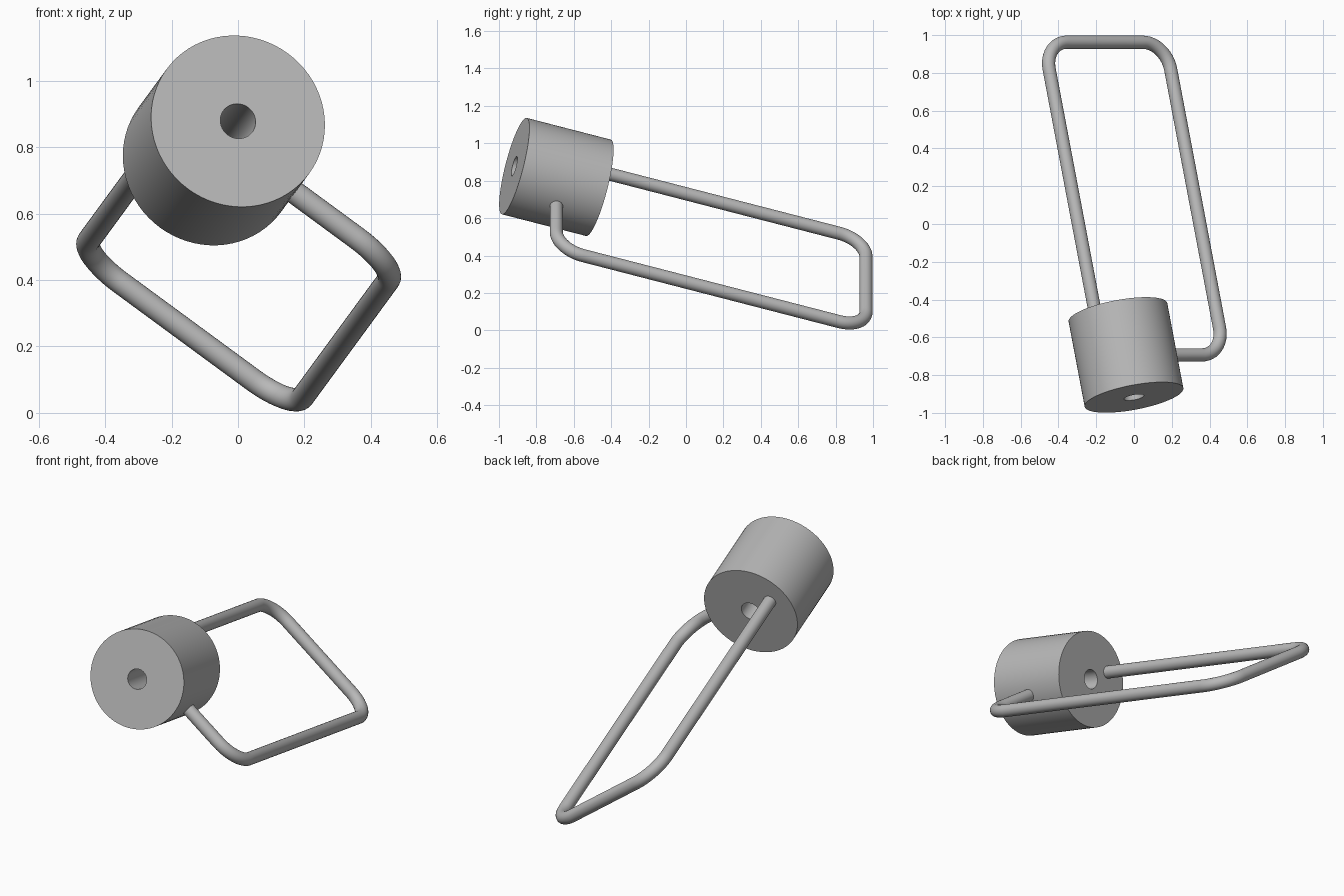
import bpy, bmesh, math
from mathutils import Matrix, Vector

cube = bpy.data.objects.get("Cube")
if cube:
    bpy.data.objects.remove(cube, do_unlink=True)

# Tilted frame: the cylinder axis is local y, the hook plane is local xy
axis = Vector((-0.085, 0.45, -0.116)).normalized()
side = Vector((0.806, 0, -0.592))
side = (side - axis * side.dot(axis)).normalized()
frame = Matrix((side, axis, side.cross(axis))).transposed().to_4x4()
frame.translation = (-0.0425, -0.693, 0.82)

grey = bpy.data.materials.new("grey_metal")
grey.use_nodes = True
colour = (0.48, 0.48, 0.48, 1)
grey.diffuse_color = colour
grey.node_tree.nodes["Principled BSDF"].inputs["Base Color"].default_value = colour


def finish(name, bm):
    """Turn a bmesh into a smooth-shaded object in the tilted frame."""
    bmesh.ops.recalc_face_normals(bm, faces=bm.faces)
    mesh = bpy.data.meshes.new(name)
    bm.to_mesh(mesh)
    bm.free()
    mesh.materials.append(grey)
    obj = bpy.data.objects.new(name, mesh)
    bpy.context.collection.objects.link(obj)
    obj.matrix_world = frame
    bpy.ops.object.select_all(action='DESELECT')
    obj.select_set(True)
    bpy.context.view_layer.objects.active = obj
    bpy.ops.object.shade_smooth_by_angle(angle=math.radians(35))
    return obj


# Cylinder body with a through bore: a rectangle spun about the axis
outer, bore, half = 0.266, 0.054, 0.236
bm = bmesh.new()
profile = [bm.verts.new((r, y, 0)) for r, y in
           ((bore, -half), (outer, -half), (outer, half), (bore, half))]
edges = [bm.edges.new((profile[i], profile[(i + 1) % 4])) for i in range(4)]
bmesh.ops.spin(bm, geom=profile + edges, cent=(0, 0, 0), axis=(0, 1, 0),
               angle=math.tau, steps=72, use_merge=False)
bmesh.ops.remove_doubles(bm, verts=bm.verts, dist=0.0001)
finish("cylinder_body", bm)

# Bent rod: straight runs joined by rounded corners
rod, bend, sides, steps = 0.035, 0.15, 24, 12
corners = [Vector((x, y, 0)) for x, y in
           ((-0.15, 0.15), (-0.15, 1.738), (0.648, 1.738), (0.648, 0), (0.15, 0))]
path = [(corners[0], (corners[1] - corners[0]).normalized())]
for before, here, after in zip(corners, corners[1:], corners[2:]):
    a = (here - before).normalized()
    b = (after - here).normalized()
    centre = here - a * bend + b * bend
    for i in range(steps + 1):
        t = math.pi / 2 * i / steps
        path.append((centre + (a * math.sin(t) - b * math.cos(t)) * bend,
                     a * math.cos(t) + b * math.sin(t)))
path.append((corners[-1], (corners[-1] - corners[-2]).normalized()))

bm = bmesh.new()
up = Vector((0, 0, 1))
rings = []
for point, tangent in path:
    across = tangent.cross(up)
    rings.append([bm.verts.new(point + (across * math.cos(k * math.tau / sides)
                                        + up * math.sin(k * math.tau / sides)) * rod)
                  for k in range(sides)])
for r, s in zip(rings, rings[1:]):
    for k in range(sides):
        n = (k + 1) % sides
        bm.faces.new((r[k], r[n], s[n], s[k]))
bm.faces.new(rings[0])
bm.faces.new(rings[-1])
finish("bent_rod", bm)
